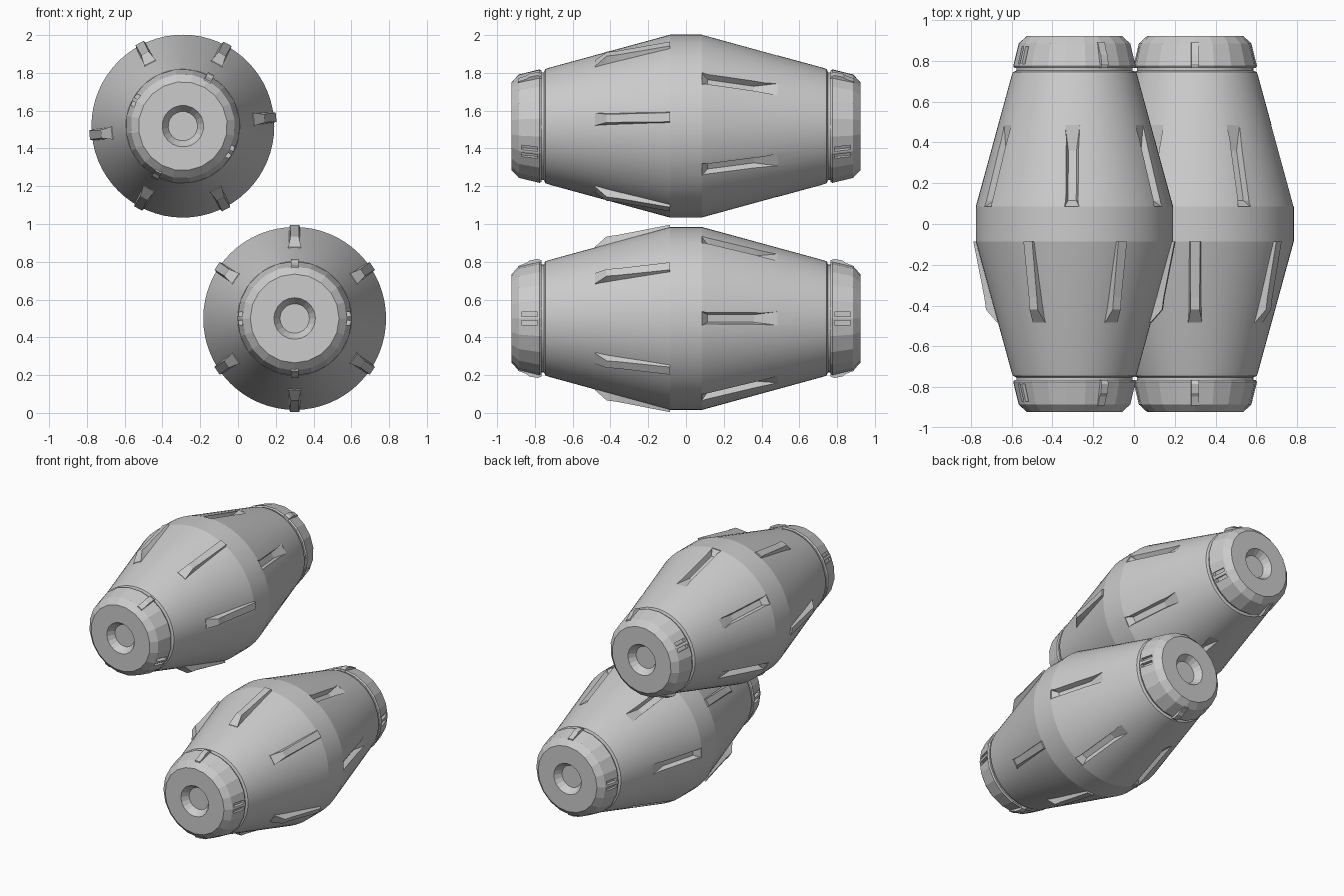
import bpy, bmesh, math
from mathutils import Matrix, Vector

if "Cube" in bpy.data.objects:
    bpy.data.objects.remove(bpy.data.objects["Cube"])

ROLL = math.radians(28.5)
PLACES = [("lower", (0.30, 0, 0.50), 0), ("upper", (-0.292, 0, 1.518), ROLL)]


def make(name, bm):
    bmesh.ops.recalc_face_normals(bm, faces=bm.faces)
    me = bpy.data.meshes.new(name)
    bm.to_mesh(me)
    bm.free()
    ob = bpy.data.objects.new(name, me)
    bpy.context.collection.objects.link(ob)
    return ob


def lathe(name, profile, n):
    """Closed solid turned round the y axis from (y, radius) points."""
    bm = bmesh.new()
    rings = []
    for y, r in profile:
        rings.append([bm.verts.new((r * math.cos(math.tau * i / n), y,
                                    r * math.sin(math.tau * i / n))) for i in range(n)])
    for a, b in zip(rings, rings[1:]):
        for i in range(n):
            bm.faces.new((a[i], a[(i + 1) % n], b[(i + 1) % n], b[i]))
    bm.faces.new(rings[0])
    bm.faces.new(rings[-1])
    return make(name, bm)


def bars(name, sections, angles, offsets=(0,)):
    """Tapered bars; sections are (y, low r, high r, low half width, high half width)."""
    bm = bmesh.new()
    for a in angles:
        out = Vector((math.cos(a), 0, math.sin(a)))
        side = Vector((-math.sin(a), 0, math.cos(a)))
        for o in offsets:
            rows = []
            for y, r0, r1, w0, w1 in sections:
                rows.append([bm.verts.new(out * r + side * (o + s) + Vector((0, y, 0)))
                             for r, s in ((r0, -w0), (r0, w0), (r1, w1), (r1, -w1))])
            for p, q in zip(rows, rows[1:]):
                for i in range(4):
                    j = (i + 1) % 4
                    bm.faces.new((p[i], p[j], q[j], q[i]))
            bm.faces.new(rows[0])
            bm.faces.new(rows[-1])
    return make(name, bm)


def cut(ob, cutter):
    mod = ob.modifiers.new("cut", 'BOOLEAN')
    mod.operation = 'DIFFERENCE'
    mod.solver = 'EXACT'
    mod.object = cutter
    bpy.context.view_layer.objects.active = ob
    bpy.ops.object.modifier_apply(modifier=mod.name)
    bpy.data.objects.remove(cutter)


def smooth(ob, deg):
    bpy.ops.object.select_all(action='DESELECT')
    ob.select_set(True)
    bpy.context.view_layer.objects.active = ob
    bpy.ops.object.shade_smooth_by_angle(angle=math.radians(deg))


rad = math.radians
parts = []

# barrel body with a neck at each end
half = [(0.085, 0.484), (0.725, 0.309), (0.745, 0.302), (0.752, 0.285), (0.775, 0.285)]
body = lathe("barrel_body", [(-y, r) for y, r in reversed(half)] + half, 64)

# recessed slots on the back half
slots = bars("slot_cutter", [
    (0.085, 0.478, 0.53, 0.036, 0.042),
    (0.115, 0.438, 0.53, 0.020, 0.046),
    (0.36, 0.371, 0.46, 0.020, 0.046),
    (0.485, 0.373, 0.42, 0.036, 0.040)],
    [rad(a) for a in (0, 60, 120, 180, 240, 300)])
slots.hide_render = True
cut(body, slots)
smooth(body, 12)
parts.append(body)

# raised ribs on the front half
parts.append(bars("front_ribs", [
    (-0.085, 0.45, 0.496, 0.037, 0.024),
    (-0.36, 0.37, 0.442, 0.037, 0.022),
    (-0.42, 0.355, 0.434, 0.037, 0.022),
    (-0.483, 0.34, 0.378, 0.037, 0.034)],
    [rad(a) for a in (34, 90, 146, 214, 270, 326)]))

for end, s in (("front", -1), ("back", 1)):
    # end cap with a tapered socket in its face
    prof = [(0.765, 0.275), (0.765, 0.297), (0.775, 0.303), (0.885, 0.276), (0.923, 0.235),
            (0.923, 0.11), (0.875, 0.078)]
    cap = lathe(end + "_cap", [(s * y, r) for y, r in prof], 20)
    # paired grooves on the cap sides
    grooves = bars("groove_cutter", [(s * 0.785, 0.275, 0.34, 0.012, 0.012),
                                     (s * 0.87, 0.258, 0.34, 0.012, 0.012)],
                   [0, math.pi], (-0.022, 0.022))
    grooves.hide_render = True
    cut(cap, grooves)
    parts.append(cap)
    # raised clips on the cap top and bottom
    parts.append(bars(end + "_clips", [
        (s * 0.765, 0.27, 0.308, 0.021, 0.019),
        (s * 0.785, 0.27, 0.315, 0.021, 0.019),
        (s * 0.83, 0.26, 0.306, 0.021, 0.019),
        (s * 0.845, 0.25, 0.294, 0.021, 0.019),
        (s * 0.89, 0.22, 0.277, 0.021, 0.019)], [math.pi / 2, -math.pi / 2]))

# two copies: the lower barrel, and the upper one rolled round its axis
for ob in parts:
    base = ob.name
    for tag, loc, roll in PLACES:
        c = ob if tag == "lower" else ob.copy()
        if tag != "lower":
            bpy.context.collection.objects.link(c)
        c.name = tag + "_" + base
        c.location = loc
        c.rotation_euler = (0, roll, 0)
